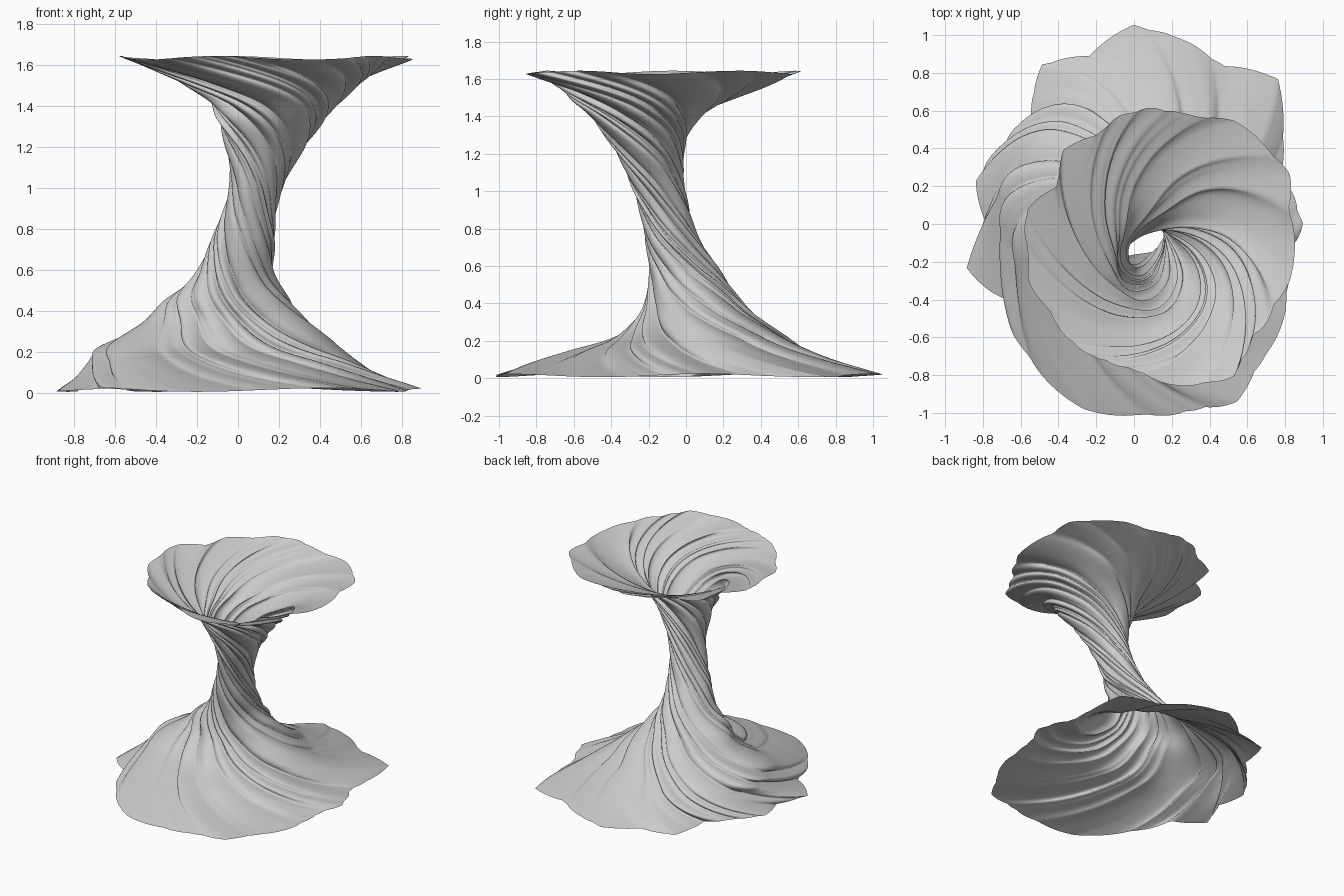
import bpy, bmesh, math

# Sections up the column: z, x min, x max, y min, y max, twist (radians)
SECTIONS = [
    (0.015, -0.90, 0.90, -0.96, 0.97, 0.0),
    (0.08, -0.81, 0.73, -0.77, 0.83, 0.25),
    (0.15, -0.74, 0.60, -0.57, 0.68, 0.5),
    (0.22, -0.69, 0.50, -0.38, 0.54, 0.75),
    (0.34, -0.47, 0.36, -0.25, 0.37, 1.15),
    (0.45, -0.36, 0.26, -0.21, 0.27, 1.5),
    (0.58, -0.21, 0.18, -0.20, 0.18, 2.0),
    (0.75, -0.13, 0.18, -0.22, 0.07, 2.7),
    (0.90, -0.07, 0.19, -0.25, 0.02, 3.4),
    (1.05, -0.04, 0.24, -0.30, -0.01, 4.1),
    (1.20, -0.06, 0.33, -0.37, -0.01, 4.8),
    (1.33, -0.10, 0.42, -0.46, 0.03, 5.4),
    (1.42, -0.14, 0.50, -0.53, 0.11, 5.9),
    (1.50, -0.26, 0.59, -0.63, 0.26, 6.35),
    (1.57, -0.40, 0.70, -0.73, 0.42, 6.75),
    (1.635, -0.56, 0.84, -0.83, 0.58, 7.1),
]
# Ragged rim outlines: radius every 15 degrees, counterclockwise from +x
LOW_RIM = [.91, .85, .92, 1.06, .93, .96, 1.0, .87, .95, .77, .83, .88,
           .80, .94, .80, .87, .92, .97, .97, 1.0, 1.05, .98, .93, .86]
TOP_RIM = [.71, .71, .79, .77, .77, .72, .73, .74, .68, .73, .64, .74,
           .71, .72, .67, .69, .68, .65, .71, .75, .78, .68, .69, .71]
COLS, STEPS = 240, 11


def catmull(i, t):
    n = len(SECTIONS) - 1
    p = [SECTIONS[min(max(i + k, 0), n)] for k in (-1, 0, 1, 2)]
    return [0.5 * (2 * b + (c - a) * t + (2 * a - 5 * b + 4 * c - d) * t * t
                   + (3 * b - a - 3 * c + d) * t ** 3) for a, b, c, d in zip(*p)]


def rim_radius(rim, ang):
    f = (ang / math.tau * 24) % 24
    i, t = int(f) % 24, f % 1
    return rim[i] * (1 - t) + rim[(i + 1) % 24] * t


def crease(phi):
    # Uneven bundle of rounded folds with narrow valleys, 0 (ridge) to 1 (valley)
    w = phi + 0.16 * math.sin(2 * phi + 1) + 0.10 * math.sin(5 * phi)
    a = 1 - abs(math.sin(w * 4.5 + 0.4)) ** 0.7
    b = 1 - abs(math.sin(w * 8 + 1.1 + 0.3 * math.sin(3 * phi))) ** 0.8
    return 0.5 * a * (0.8 + 0.4 * math.sin(3 * phi)) + 0.5 * b


def surface_point(row, phi):
    z, x0, x1, y0, y1, twist = row
    ang = phi - twist
    cx, cy, rx, ry = (x0 + x1) / 2, (y0 + y1) / 2, (x1 - x0) / 2, (y1 - y0) / 2
    base = rx * ry / math.hypot(ry * math.cos(ang), rx * math.sin(ang))
    low = max(0.0, 1 - (z - 0.015) / 0.22)
    top = max(0.0, 1 - (1.635 - z) / 0.2)
    # Folds are deepest mid-column and flatten out at the rims
    r = base * (1.02 - 0.20 * crease(phi) * (1 - 0.8 * max(low, top) ** 2))
    # Near an end, blend towards the ragged rim carried along the twist
    if low > 0:
        k = rim_radius(LOW_RIM, phi) / 0.93
        r *= 1 + (k - 1) * low ** 1.3
    if top > 0:
        k = rim_radius(TOP_RIM, phi - 7.1) / 0.71
        r *= 1 + (k - 1) * top ** 1.3
    z += 0.009 * math.sin(5 * phi + 1) * max(low, top)
    return cx + r * math.cos(ang), cy + r * math.sin(ang), z


# Twisted sheet, open at both ends
rows = [catmull(i, s / STEPS) for i in range(len(SECTIONS) - 1) for s in range(STEPS)]
rows.append(SECTIONS[-1])
bm = bmesh.new()
grid = [[bm.verts.new(surface_point(r, math.tau * c / COLS)) for c in range(COLS)] for r in rows]
for lo, hi in zip(grid, grid[1:]):
    for c in range(COLS):
        d = (c + 1) % COLS
        bm.faces.new((lo[c], lo[d], hi[d], hi[c])).smooth = True
mesh = bpy.data.meshes.new("twisted_column")
bm.to_mesh(mesh)
bm.free()
bpy.context.collection.objects.link(bpy.data.objects.new("twisted_column", mesh))
